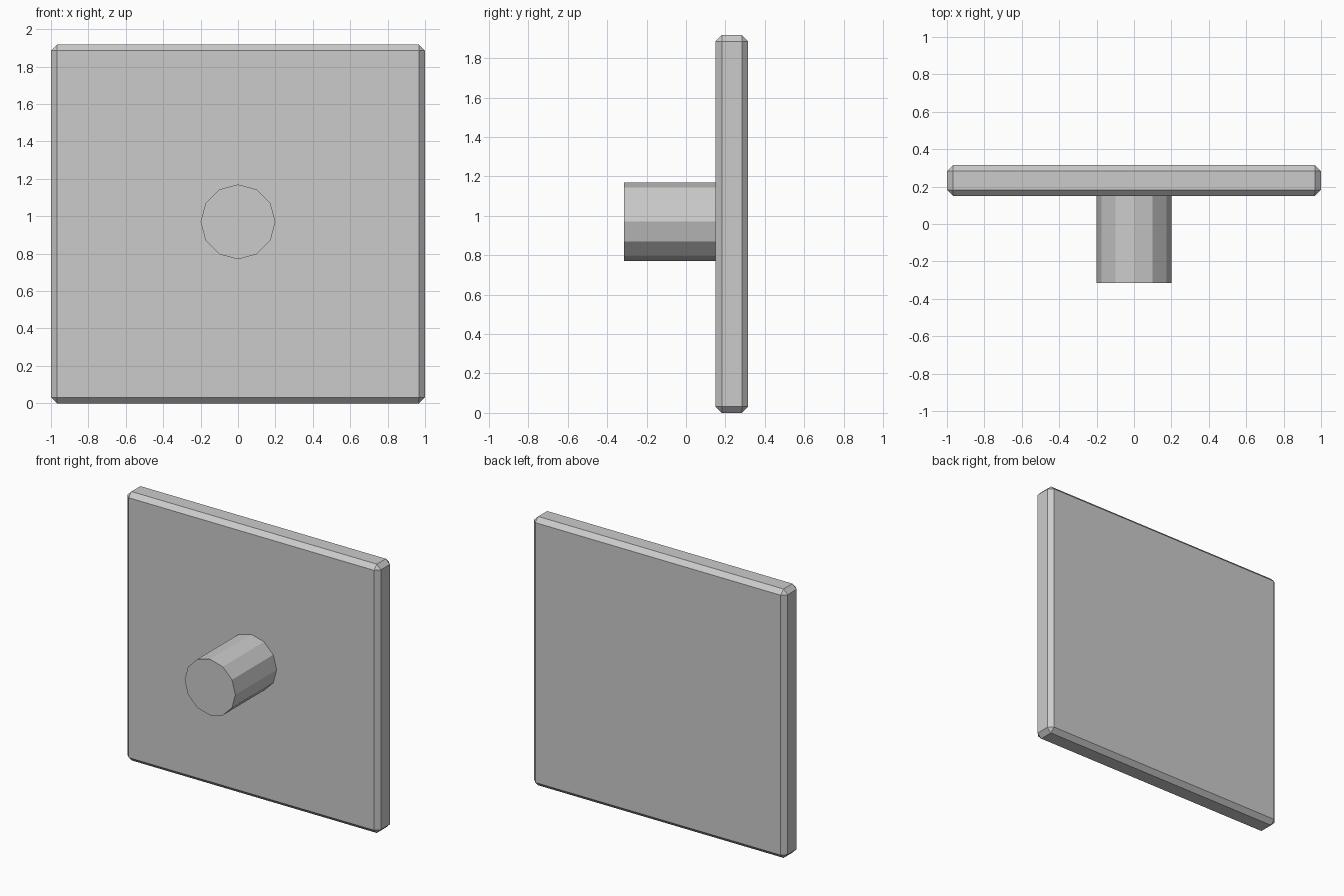
import bpy
from math import pi

if "Cube" in bpy.data.objects:
    bpy.data.objects.remove(bpy.data.objects["Cube"])

W, H = 2.0, 1.917            # plate width and height
Y0, Y1 = 0.15, 0.315         # plate front and back
FRONT = -0.315               # front end of the peg

# Square plate with a single-segment chamfer on every edge
bpy.ops.mesh.primitive_cube_add(size=1, location=(0, (Y0 + Y1) / 2, H / 2))
plate = bpy.context.object
plate.name = "plate"
plate.scale = (W, Y1 - Y0, H)
bpy.ops.object.transform_apply(location=False, rotation=False, scale=True)
bevel = plate.modifiers.new("chamfer", 'BEVEL')
bevel.width = 0.032
bevel.segments = 1

# Twelve-sided peg standing out from the front of the plate
end = Y0 + 0.01
bpy.ops.mesh.primitive_cylinder_add(
    vertices=12, radius=0.2, depth=end - FRONT,
    location=(0, (FRONT + end) / 2, 0.97), rotation=(pi / 2, 0, 0))
bpy.context.object.name = "peg"
